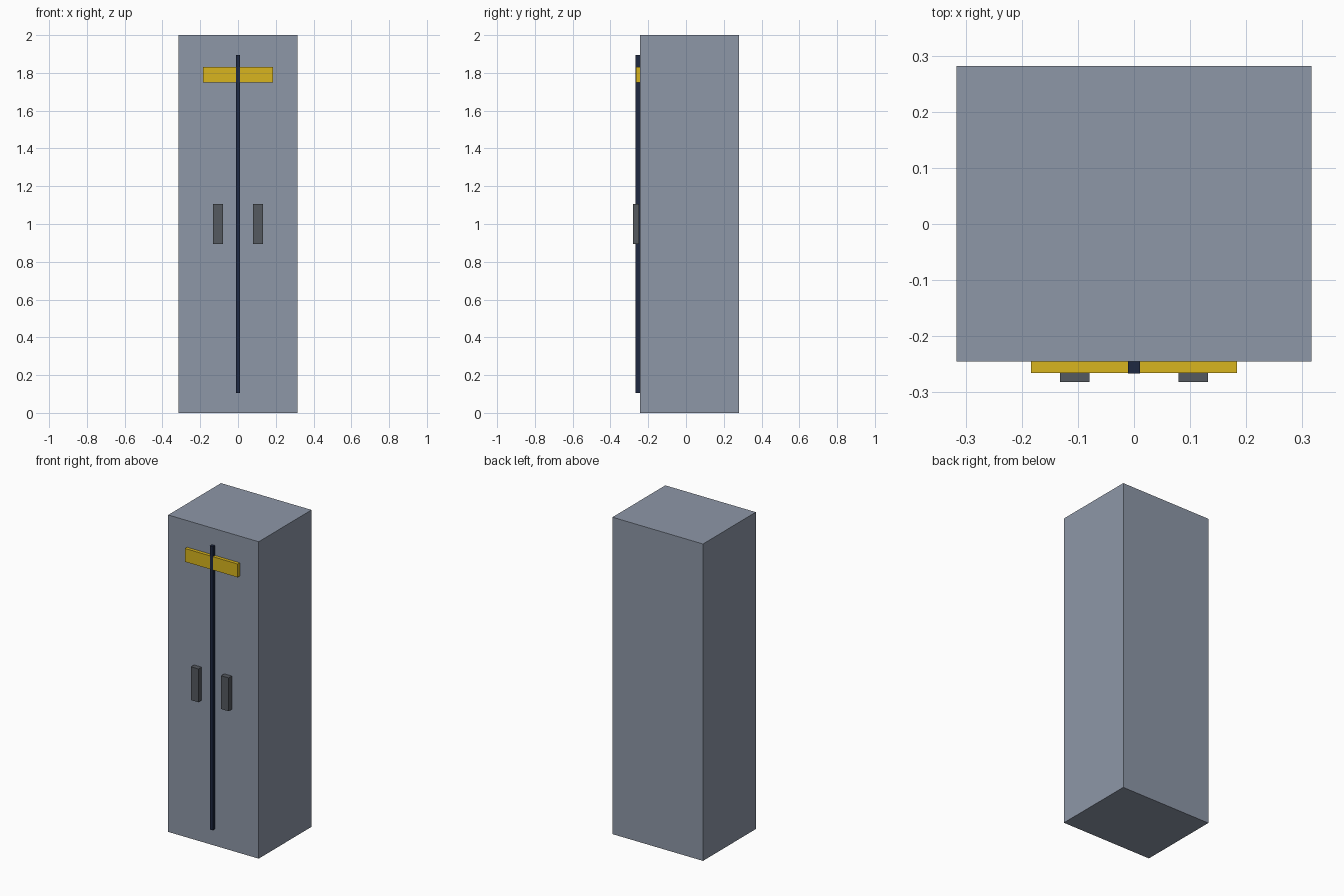
import bpy

if "Cube" in bpy.data.objects:
    bpy.data.objects.remove(bpy.data.objects["Cube"])


def material(name, rgb):
    mat = bpy.data.materials.new(name)
    mat.diffuse_color = (*rgb, 1.0)
    mat.use_nodes = True
    mat.node_tree.nodes["Principled BSDF"].inputs["Base Color"].default_value = mat.diffuse_color
    return mat


def box(name, lo, hi, mat):
    """Box between two opposite corners."""
    centre = [(a + b) / 2 for a, b in zip(lo, hi)]
    size = [b - a for a, b in zip(lo, hi)]
    bpy.ops.mesh.primitive_cube_add(size=1, location=centre)
    obj = bpy.context.object
    obj.name = name
    obj.scale = size
    bpy.ops.object.transform_apply(location=False, rotation=False, scale=True)
    obj.data.materials.append(mat)
    return obj


steel = material("steel_blue", (0.27, 0.31, 0.39))
navy = material("dark_navy", (0.013, 0.021, 0.053))
yellow = material("yellow", (0.69, 0.46, 0.013))
grey = material("dark_grey", (0.09, 0.10, 0.115))

FRONT = -0.2447   # front face of the cabinet
BACK = 0.2816
TRIM = FRONT - 0.021

# Cabinet body
box("cabinet_body", (-0.316, FRONT, 0), (0.316, BACK, 2), steel)

# Door seam strip, a hair proud of the label so the faces do not coincide
box("door_seam", (-0.0105, TRIM - 0.0004, 0.105), (0.0105, FRONT, 1.895), navy)

# Warning label across both doors
box("label_bar", (-0.184, TRIM, 1.748), (0.184, FRONT, 1.832), yellow)

# Door handles, mirrored about the seam
for side, name in ((-1, "left_handle"), (1, "right_handle")):
    x = 0.1055 * side
    box(name, (x - 0.0263, -0.2816, 0.895), (x + 0.0263, -0.25, 1.1055), grey)
